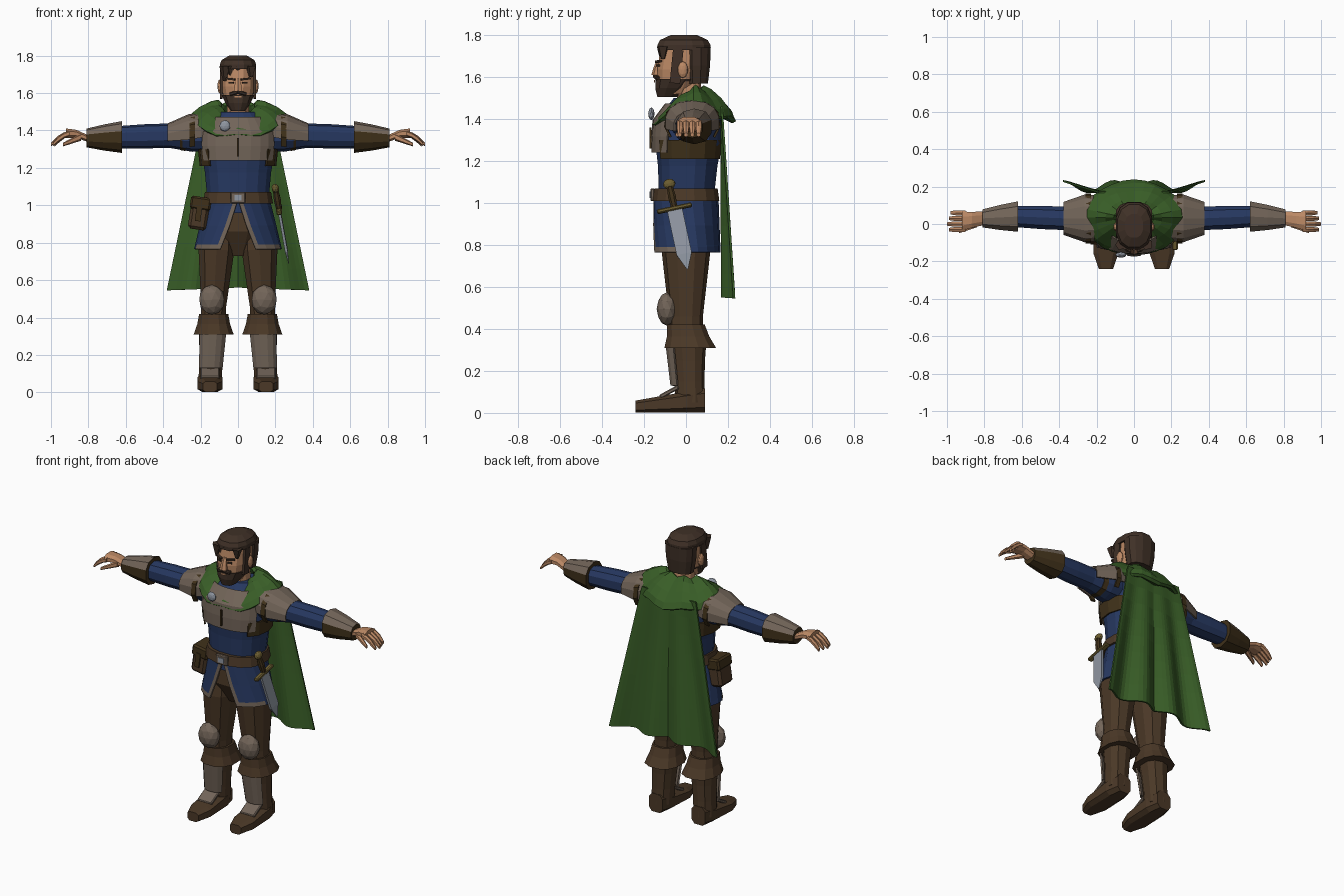
import bpy, bmesh, math
from mathutils import Vector, Matrix, Euler

if "Cube" in bpy.data.objects:
    bpy.data.objects.remove(bpy.data.objects["Cube"])


def material(name, *rgb):
    mat = bpy.data.materials.new(name)
    mat.use_nodes = True
    mat.diffuse_color = (*rgb, 1)
    mat.node_tree.nodes["Principled BSDF"].inputs["Base Color"].default_value = (*rgb, 1)
    return mat


GREEN = material("cloak_green", .04, .11, .02)
BLUE = material("tunic_blue", .02, .04, .12)
BROWN = material("leather_brown", .07, .04, .02)
DARK = material("dark_leather", .05, .03, .01)
HAIR = material("hair_brown", .05, .03, .02)
ARMOUR = material("armour_taupe", .17, .13, .1)
SKIN = material("skin", .5, .25, .13)
STEEL = material("steel", .28, .31, .36)
BRASS = material("dull_brass", .15, .11, .03)


def finish(name, bm, materials, rule=None, mirror=False, thick=0):
    """Turn a bmesh into a flat shaded object; rule picks a material per face."""
    bmesh.ops.recalc_face_normals(bm, faces=bm.faces)
    bm.faces.index_update()
    if rule:
        for face in bm.faces:
            face.material_index = int(rule(face))
    mesh = bpy.data.meshes.new(name)
    bm.to_mesh(mesh)
    bm.free()
    for mat in materials:
        mesh.materials.append(mat)
    obj = bpy.data.objects.new(name, mesh)
    bpy.context.collection.objects.link(obj)
    if thick:
        solid = obj.modifiers.new("thickness", 'SOLIDIFY')
        solid.thickness, solid.offset = thick, 0
    if mirror:
        obj.modifiers.new("mirror", 'MIRROR')
    return obj


def surface(name, rows, *materials, closed=True, caps=False, **options):
    """Bridge successive rows of points with quads."""
    bm = bmesh.new()
    verts = [[bm.verts.new(point) for point in row] for row in rows]
    count = len(verts[0])
    for low, high in zip(verts, verts[1:]):
        for i in range(count if closed else count - 1):
            j = (i + 1) % count
            bm.faces.new((low[i], low[j], high[j], high[i]))
    if caps:
        bm.faces.new(verts[0])
        bm.faces.new(verts[-1])
    return finish(name, bm, materials, **options)


def tube(name, start, end, radii, *materials, deep=1, sides=12, power=.85,
         arc=None, bow=0, grounded=False, **options):
    """Evenly spaced rounded rings from start to end; arc leaves an open shell."""
    start, end = Vector(start), Vector(end)
    span = [abs(d) for d in end - start]
    axis = span.index(max(span))
    across, along = [k for k in range(3) if k != axis]
    rows = []
    for j, radius in enumerate(radii):
        t = j / (len(radii) - 1)
        centre = start.lerp(end, t)
        centre.z += bow * math.sin(math.pi * t)
        depth = centre.z if grounded else radius * deep
        row = []
        for i in range(sides):
            if arc:
                angle = math.radians(arc[0] + (arc[1] - arc[0]) * i / (sides - 1))
            else:
                angle = math.tau * (i + .5) / sides
            c, s = math.cos(angle), math.sin(angle)
            point = centre.copy()
            point[across] += radius * math.copysign(abs(c) ** power, c)
            point[along] += depth * math.copysign(abs(s) ** power, s)
            row.append(point)
        rows.append(row)
    return surface(name, rows, *materials, closed=not arc, caps=not arc, **options)


def box(name, place, size, mat, turn=(0, 0, 0), bevel=0, mirror=False):
    bm = bmesh.new()
    bmesh.ops.create_cube(bm, size=1)
    bmesh.ops.scale(bm, vec=size, verts=bm.verts)
    if bevel:
        bmesh.ops.bevel(bm, geom=bm.edges[:], offset=bevel, segments=1, affect='EDGES')
    bm.transform(Matrix.Translation(place) @ Euler(turn).to_matrix().to_4x4())
    return finish(name, bm, [mat], mirror=mirror)


def ball(name, place, size, mat, mirror=False):
    bm = bmesh.new()
    bmesh.ops.create_icosphere(bm, subdivisions=2, radius=1)
    bm.transform(Matrix.Translation(place) @ Matrix.Diagonal((*size, 1)))
    return finish(name, bm, [mat], mirror=mirror)


# Torso, chest armour and belt
tube("torso", (0, 0, .96), (0, .02, 1.5), (.17, .17, .18, .2, .2, .1), BLUE, deep=.8, sides=16)
tube("chest_plate", (0, 0, 1.24), (0, .02, 1.47), (.205, .215, .215, .15), ARMOUR,
     deep=.78, sides=9, arc=(210, 330), thick=.01)
tube("side_strap", (0, 0, 1.21), (0, 0, 1.3), (.2, .21), DARK, deep=.8, arc=(-45, 225), thick=.01)
box("chest_seam", (0, -.17, 1.31), (.01, .01, .1), DARK)
tube("belt", (0, 0, 1.01), (0, 0, 1.07), (.19, .18), BROWN, deep=.85, sides=16)
box("buckle", (0, -.16, 1.04), (.08, .02, .06), ARMOUR, bevel=.005)
box("buckle_centre", (0, -.17, 1.04), (.04, .01, .03), STEEL)

# Tunic skirt, split at the front with a pale border
steps = [0, .02] + [i / 18 for i in range(1, 18)] + [.98, 1]
rows = []
for t in (0, .5, .9, 1):
    slit = .02 + .4 * t
    angles = [slit + step * (math.tau - 2 * slit) for step in steps]
    rows.append([((.17 + .06 * t) * math.sin(a), -(.15 + .01 * t) * math.cos(a), 1.02 - .255 * t)
                 for a in angles])
edge = len(steps) - 1


def bordered(face):
    centre = face.calc_center_median()
    return face.index % edge in (0, edge - 1) or (centre.z < .79 and centre.y < -.06)


surface("tunic_skirt", rows, BLUE, ARMOUR, closed=False, thick=.01, rule=bordered)

# Legs, knee pads and boots
tube("hips", (0, 0, .73), (0, 0, .99), (.07, .17, .16), BROWN, deep=.75)
tube("trouser_leg", (.11, 0, .86), (.135, 0, .36), (.09, .1, .09, .08, .07, .07), BROWN,
     deep=1.15, sides=10, mirror=True)
ball("knee_pad", (.14, -.09, .495), (.07, .05, .08), ARMOUR, mirror=True)
tube("boot_cuff", (.13, 0, .42), (.13, .02, .31), (.08, .09, .11), BROWN, deep=1.15, mirror=True)
tube("boot_shaft", (.15, .02, .05), (.135, .01, .35), (.065, .065, .07, .08), BROWN,
     deep=1.1, sides=10, mirror=True)
tube("shin_plate", (.145, .01, .13), (.135, 0, .31), (.07, .075, .08), ARMOUR,
     deep=1.15, sides=6, arc=(215, 325), thick=.01, mirror=True)
tube("boot_foot", (.15, .09, .06), (.15, -.24, .03), (.05, .07, .07, .07, .04), BROWN,
     sides=8, power=.6, grounded=True, mirror=True)
box("instep_plate", (.15, -.08, .1), (.1, .1, .02), ARMOUR, turn=(.5, 0, 0), bevel=.005, mirror=True)

# Arms, bracers and hands
ELBOW, WRIST, KNUCKLE = (.62, .04, 1.365), (.81, .03, 1.36), (.92, .015, 1.385)
tube("sleeve", (.12, .02, 1.38), ELBOW, (.09, .09, .065, .065, .06), BLUE, sides=10, mirror=True)
tube("sleeve_strap", (.28, .03, 1.375), (.31, .03, 1.375), (.085, .08), DARK, sides=10, mirror=True)
tube("bracer", ELBOW, WRIST, (.085, .07, .05), DARK, ARMOUR, sides=10, mirror=True,
     rule=lambda face: face.normal.z > .25)
tube("palm", WRIST, KNUCKLE, (.04, .045, .055), SKIN, deep=.5, sides=8, bow=.01, mirror=True)
for i, finger in enumerate(("index", "middle", "ring", "little")):
    y = .03 * i - .03
    tube(finger + "_finger", (.9, y, 1.385), (1 - .01 * abs(i - 1), y, 1.325), (.015, .015, .015, .01),
         SKIN, sides=6, bow=.01, mirror=True)
tube("thumb", (.84, 0, 1.365), (.935, -.04, 1.325), (.02, .015, .01), SKIN, sides=6, mirror=True)

# Shoulder guards
tube("shoulder_guard", (.15, .03, 1.4), (.375, .03, 1.365), (.115, .125, .085), ARMOUR,
     deep=.8, sides=9, arc=(-15, 195), thick=.01, mirror=True)
tube("shoulder_rim", (.23, .03, 1.385), (.26, .03, 1.38), (.13, .13), DARK,
     deep=.75, sides=9, arc=(-40, 220), thick=.01, mirror=True)

# Draped cowl: a leaning ring that sinks at the front and back
rows = []
for j in range(11):
    roll = math.tau * j / 10
    out, lift = math.cos(roll), math.sin(roll)
    row = []
    for i in range(28):
        turn = math.tau * i / 28
        c, s = math.cos(turn), math.sin(turn)
        ripple = 1 + .02 * math.sin(5 * turn + 2 * roll)
        drop = max(0, -s) ** 1.5 * .09 + max(0, s) * .03 * (1 + out)
        row.append(((.18 + .09 * out) * ripple * c, .035 + (.12 + .08 * out) * ripple * s,
                    1.5 + .04 * (lift - out) + .01 * math.sin(7 * turn) - drop))
    rows.append(row)
surface("cowl", rows, GREEN)
ball("cloak_clasp", (-.07, -.165, 1.425), (.03, .015, .03), STEEL)

# Hanging cape, with folds deepening toward the hem
rows = []
for j in range(9):
    t = j / 8
    row = []
    for i in range(31):
        u = i / 15 - 1
        fold = math.cos(math.pi * (1 - abs(u)) / .36) * .03 * t
        row.append((u * (.19 + .19 * t), .17 + .03 * t + fold, 1.46 - .9 * t - .015 * t * abs(u)))
    rows.append(row)
surface("cape", rows, GREEN, closed=False, thick=.01)

# Neck and head
tube("neck", (0, .03, 1.42), (0, .01, 1.57), (.065, .06), SKIN, sides=10)
tube("collar", (0, .03, 1.43), (0, .02, 1.49), (.085, .075), BLUE, sides=10)
tube("head", (0, -.045, 1.52), (0, -.01, 1.75), (.05, .08, .09, .09, .09), SKIN, deep=1.25)
tube("hair_cap", (0, -.01, 1.73), (0, -.01, 1.8), (.1, .1, .09, .05), HAIR, deep=1.3)
tube("hair_back", (0, .05, 1.57), (0, .05, 1.74), (.08, .095, .1), HAIR, deep=.7)
tube("beard", (0, -.09, 1.505), (0, -.04, 1.59), (.04, .07, .09), HAIR, deep=1.2)
box("sideburn", (.09, -.045, 1.65), (.015, .05, .16), HAIR, turn=(-.1, 0, 0), mirror=True)
box("moustache", (.02, -.14, 1.6), (.05, .025, .02), HAIR, turn=(0, .3, .3), bevel=.005, mirror=True)
box("lips", (0, -.15, 1.58), (.035, .005, .01), SKIN)
tube("nose", (0, -.14, 1.61), (0, -.13, 1.68), (.025, .02, .01), SKIN, sides=6)
box("eye", (.036, -.134, 1.655), (.025, .01, .01), HAIR, turn=(0, 0, .4), mirror=True)
box("eyebrow", (.04, -.132, 1.675), (.05, .015, .01), HAIR, turn=(0, -.1, .4), mirror=True)
ball("ear", (.095, -.015, 1.635), (.015, .025, .04), SKIN, mirror=True)
for x, length in ((-.07, .08), (-.04, .05), (0, .03), (.07, .06)):
    tube("hair_lock", (x, -.11, 1.745), (x, -.11, 1.745 - length), (.03, .01), HAIR, sides=5)

# Belt pouch
TILT = (0, .15, 0)
box("pouch", (-.21, -.035, .94), (.1, .13, .14), BROWN, turn=TILT, bevel=.015)
box("pouch_flap", (-.2, -.035, 1.01), (.11, .14, .07), DARK, turn=TILT, bevel=.01)
box("pouch_strap", (-.21, -.105, .96), (.03, .01, .09), DARK, turn=TILT)

# Sword hung at the left hip, built upright then tilted
up = Vector((-.05, -.06, .28)).normalized()
side = Vector((0, 1, .2)).cross(up).normalized()
frame = Matrix((side, up.cross(side), up)).transposed().to_4x4()
frame.translation = (.22, -.055, .975)
for part in (
        tube("sword_blade", (0, 0, 0), (0, 0, -.3), (.01, .01, .01, .01, .001), STEEL,
             deep=5, sides=4, power=.9),
        box("sword_guard", (0, 0, 0), (.03, .17, .02), BRASS, bevel=.005),
        tube("sword_grip", (0, 0, 0), (0, 0, .11), (.015, .02, .015), DARK, sides=8),
        ball("sword_pommel", (0, 0, .12), (.02, .03, .025), BRASS)):
    part.matrix_world = frame
